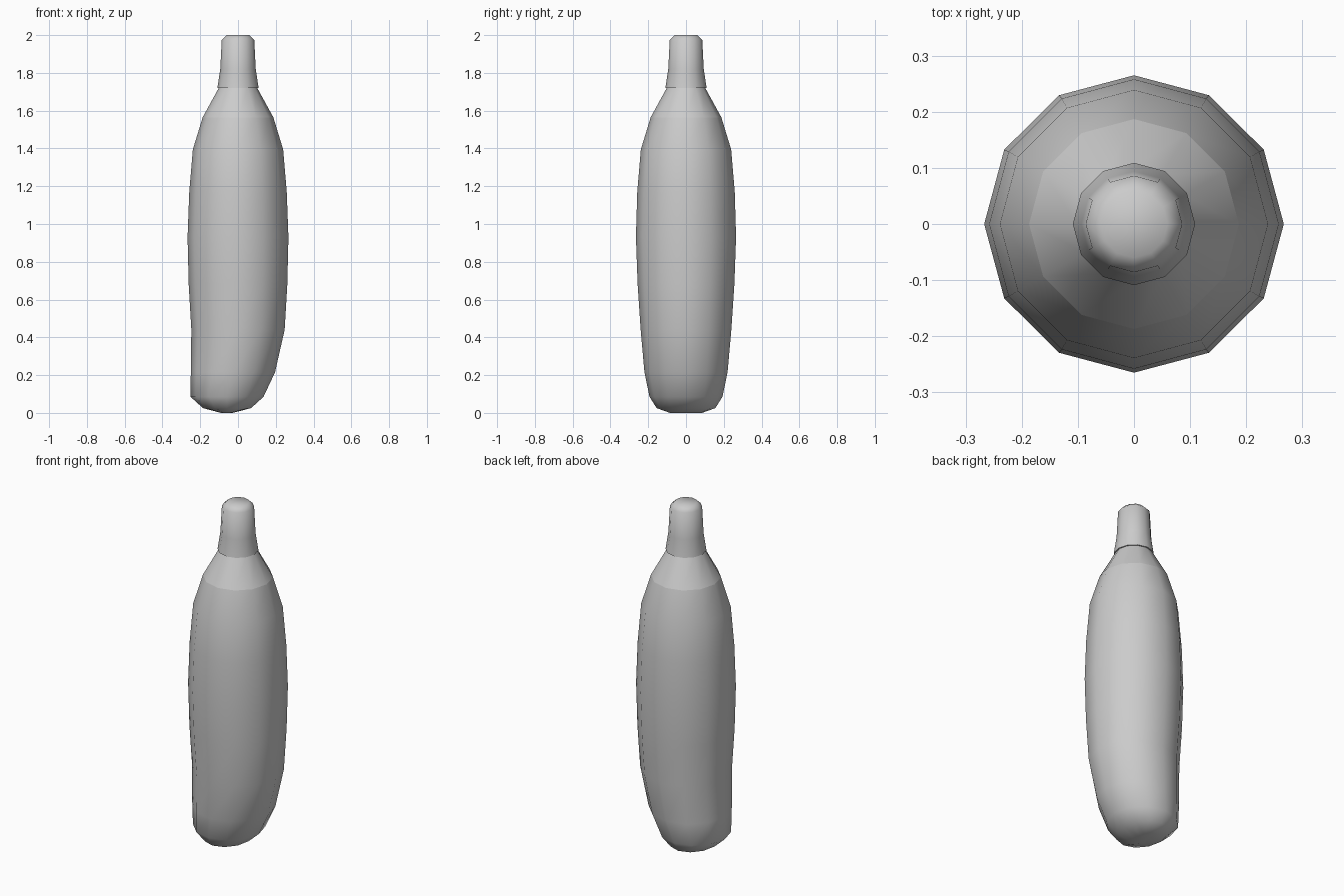
import bpy, bmesh
from math import cos, sin, pi

SIDES = 12
cube = bpy.data.objects.get("Cube")
if cube:
    bpy.data.objects.remove(cube, do_unlink=True)

grey = bpy.data.materials.new("plain grey")
grey.use_nodes = True
colour = (0.6, 0.6, 0.6, 1)
grey.diffuse_color = colour
grey.node_tree.nodes["Principled BSDF"].inputs["Base Color"].default_value = colour


def loft(name, sections, sharp_rings=()):
    """Skin elliptical rings given as (height, centre x, half width, half depth)."""
    bm = bmesh.new()
    rings = []
    for z, cx, rx, ry in sections:
        rings.append([bm.verts.new((cx + rx * cos(2 * pi * i / SIDES),
                                    ry * sin(2 * pi * i / SIDES), z))
                      for i in range(SIDES)])
    for low, high in zip(rings, rings[1:]):
        for i in range(SIDES):
            j = (i + 1) % SIDES
            bm.faces.new((low[i], low[j], high[j], high[i]))
    bm.faces.new(rings[0][::-1])
    bm.faces.new(rings[-1])
    for face in bm.faces:
        face.smooth = True
    for r in sharp_rings:
        for i in range(SIDES):
            bm.edges.get((rings[r][i - 1], rings[r][i])).smooth = False
    bmesh.ops.recalc_face_normals(bm, faces=bm.faces)
    mesh = bpy.data.meshes.new(name)
    bm.to_mesh(mesh)
    bm.free()
    mesh.materials.append(grey)
    obj = bpy.data.objects.new(name, mesh)
    bpy.context.collection.objects.link(obj)
    return obj


# Rounded body, its lower end swept toward the right side
loft("body", [
    (0.0, -0.06, 0.03, 0.085),
    (0.025, -0.058, 0.127, 0.155),
    (0.085, -0.058, 0.193, 0.193),
    (0.215, -0.027, 0.223, 0.22),
    (0.44, 0, 0.247, 0.24),
    (0.68, 0, 0.261, 0.256),
    (0.93, 0, 0.267, 0.265),
    (1.17, 0, 0.258, 0.258),
    (1.395, 0, 0.239, 0.239),
    (1.565, 0, 0.187, 0.187),
    (1.72, 0, 0.102, 0.102),
], sharp_rings=(9, 10))

# Tapered stem with a small overhanging lip at its base
loft("stem", [(z, 0, r, r) for z, r in (
    (1.72, 0.109), (1.82, 0.094), (1.975, 0.086), (2.0, 0.06))],
    sharp_rings=(0,))
